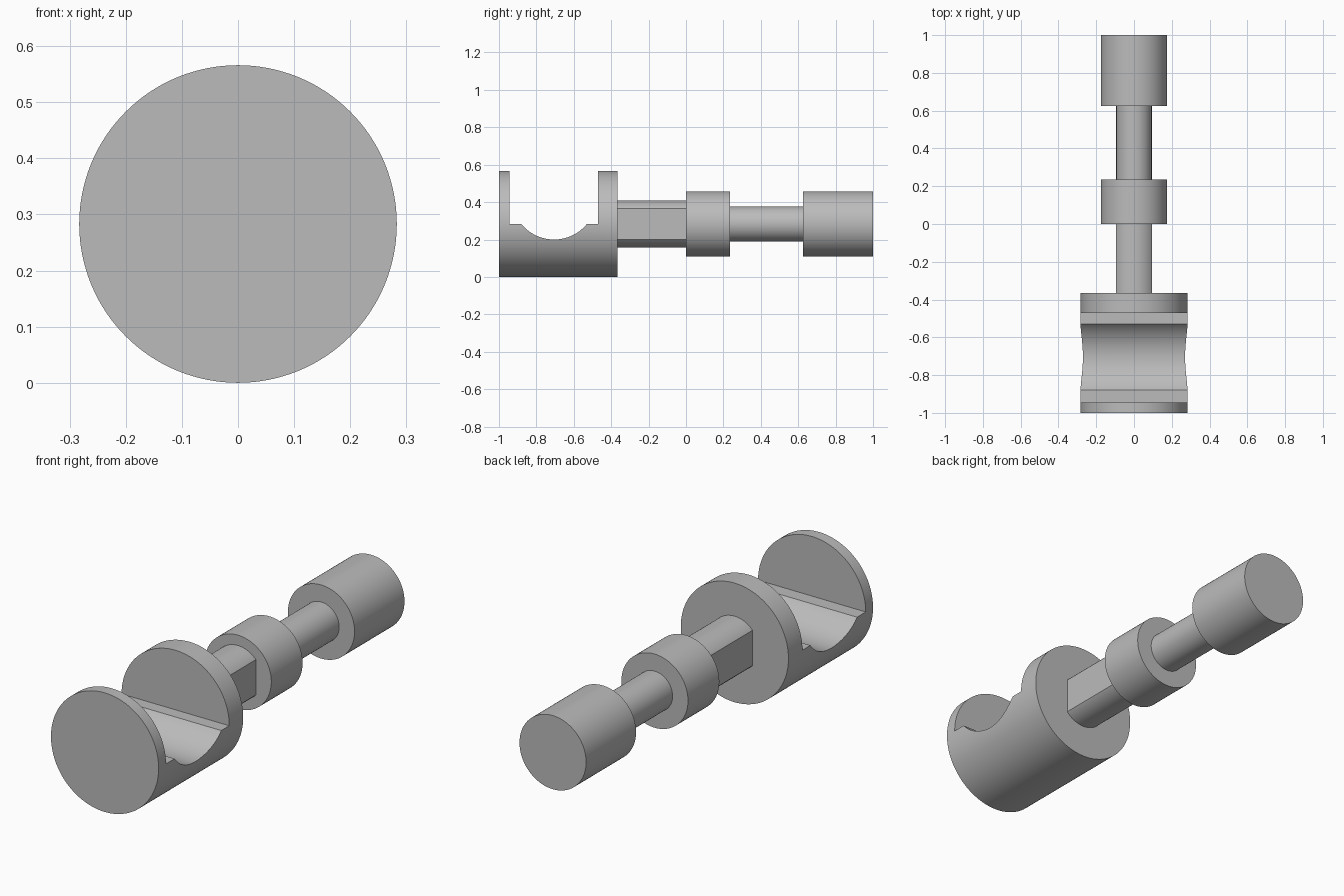
import bpy, math
from mathutils import Matrix

if "Cube" in bpy.data.objects:
    bpy.data.objects.remove(bpy.data.objects["Cube"], do_unlink=True)

AXIS_Z = 0.283

steel = bpy.data.materials.new("plain grey")
steel.use_nodes = True
GREY = (0.5, 0.5, 0.5, 1)
steel.diffuse_color = GREY
steel.node_tree.nodes["Principled BSDF"].inputs["Base Color"].default_value = GREY


def finish(obj, name):
    obj.name = obj.data.name = name
    obj.data.materials.clear()
    obj.data.materials.append(steel)
    return obj


def smooth(obj):
    bpy.ops.object.select_all(action="DESELECT")
    obj.select_set(True)
    bpy.context.view_layer.objects.active = obj
    bpy.ops.object.shade_smooth_by_angle(angle=math.radians(30))


def rod(name, radius, y0, y1, z=AXIS_Z):
    """Cylinder lying along y."""
    bpy.ops.mesh.primitive_cylinder_add(vertices=128, radius=radius, depth=y1 - y0)
    obj = bpy.context.object
    obj.data.transform(Matrix.Translation((0, (y0 + y1) / 2, z)) @ Matrix.Rotation(math.pi / 2, 4, "X"))
    return finish(obj, name)


def block(name, x, y0, y1, z0, z1):
    """Box centred on x = 0, x being its half width."""
    bpy.ops.mesh.primitive_cube_add(size=1)
    obj = bpy.context.object
    obj.data.transform(Matrix.Translation((0, (y0 + y1) / 2, (z0 + z1) / 2))
                       @ Matrix.Diagonal((2 * x, y1 - y0, z1 - z0, 1)))
    return finish(obj, name)


def boolean(obj, tool, operation):
    """Apply a boolean, then drop the tool."""
    mod = obj.modifiers.new("cut", "BOOLEAN")
    mod.operation, mod.object, mod.solver = operation, tool, "EXACT"
    tool.hide_render = True
    bpy.context.view_layer.objects.active = obj
    bpy.ops.object.modifier_apply(modifier=mod.name)
    bpy.data.objects.remove(tool, do_unlink=True)


# Large drum with an open upper half and a round cross groove
drum = rod("drum", 0.283, -1, -0.365)
boolean(drum, block("drum_opening", 0.5, -0.945, -0.47, AXIS_Z, 0.8), "DIFFERENCE")
bpy.ops.mesh.primitive_cylinder_add(vertices=128, radius=0.226, depth=1)
groove = finish(bpy.context.object, "groove_cutter")
groove.data.transform(Matrix.Translation((0, -0.705, 0.426)) @ Matrix.Rotation(math.pi / 2, 4, "Y"))
boolean(drum, groove, "DIFFERENCE")

# Neck with two flat sides
flat_neck = rod("flat_neck", 0.126, -0.365, 0)
boolean(flat_neck, block("flat_limits", 0.094, -1, 1, 0, 1), "INTERSECT")

# Collar, thin neck and end cap
parts = [drum, flat_neck,
         rod("collar", 0.175, 0, 0.235),
         rod("thin_neck", 0.094, 0.235, 0.625),
         rod("end_cap", 0.175, 0.625, 1)]
for part in parts:
    smooth(part)
